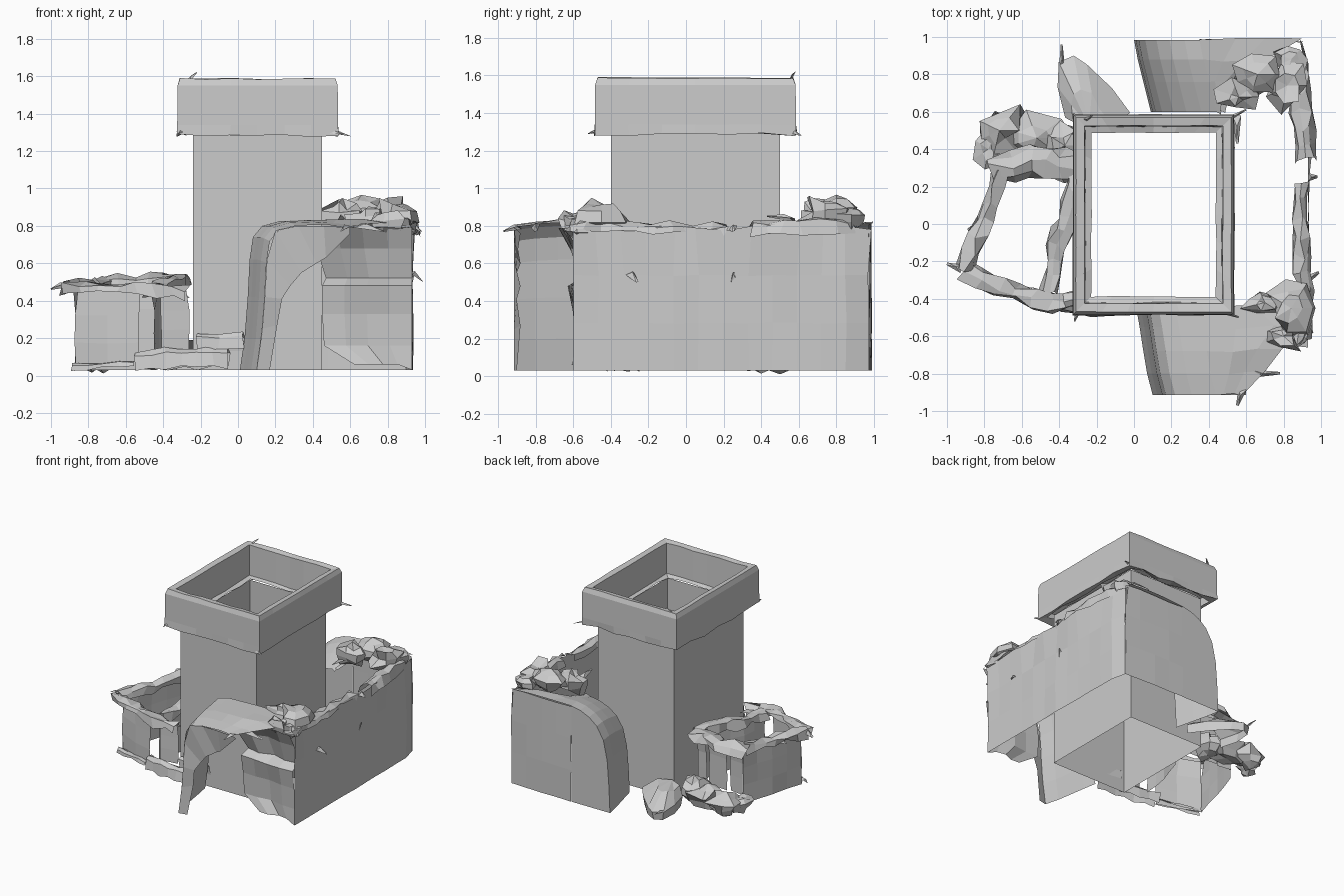
import bpy, random
from math import sin, cos, pi
from mathutils import Vector, noise

if "Cube" in bpy.data.objects:
    bpy.data.objects.remove(bpy.data.objects["Cube"])

random.seed(7)


def make(name, verts, faces):
    me = bpy.data.meshes.new(name)
    me.from_pydata([tuple(v) for v in verts], [], faces)
    me.update()
    ob = bpy.data.objects.new(name, me)
    bpy.context.collection.objects.link(ob)
    return ob


def jit(a):
    return Vector([random.uniform(-a, a) for _ in range(3)])


def loft(name, rows, closed=False):
    n = len(rows[0])
    faces = []
    for i in range(len(rows) - 1):
        for j in range(n if closed else n - 1):
            k = (j + 1) % n
            faces.append((i*n + j, i*n + k, (i+1)*n + k, (i+1)*n + j))
    return make(name, [v for r in rows for v in r], faces)


def ring(g, z, a=0.0, n=6):
    """Rectangle around the tower shaft, grown by g, at height z."""
    x0, x1, y0, y1 = -.24 - g, .45 + g, -.40 - g, .50 + g
    out = []
    cs = [(x0, y0), (x1, y0), (x1, y1), (x0, y1)]
    for i in range(4):
        p, q = Vector(cs[i]), Vector(cs[(i+1) % 4])
        for k in range(n):
            w = p.lerp(q, k/n)
            d = jit(a)
            out.append(Vector((w.x + d.x*.4, w.y + d.y*.4, z + d.z)))
    return out


def resample(pts, step):
    pts = [Vector(p) for p in pts]
    out = []
    for a, b in zip(pts, pts[1:]):
        n = max(1, round((b - a).length / step))
        out += [a.lerp(b, i/n) for i in range(n)]
    return out + [pts[-1]]


def wall(name, path, z0, z1, top=0.02, rows=3):
    """Thin upright sheet with a ragged top edge."""
    pts = resample([(x, y, 0) for x, y in path], .13)
    rs = []
    for r in range(rows + 1):
        z = z0 + (z1 - z0)*r/rows
        a = top if r == rows else .004
        rs.append([p + Vector((0, 0, z)) + jit(a) for p in pts])
    for p in rs[0]:
        p.z = z0
    return loft(name, rs)


def band(name, path, w, drop, a=.02, step=.09):
    """Crumbled capping strip: a folded, jittered ribbon along a path."""
    pts = resample(path, step)
    rows = []
    for i, p in enumerate(pts):
        d = pts[min(i+1, len(pts)-1)] - pts[max(i-1, 0)]
        s = Vector((-d.y, d.x, 0)).normalized()
        row = [p + s*u*w + Vector((0, 0, -v*drop)) + jit(a)
               for u, v in ((-1, 1), (-.8, .2), (0, 0), (.8, .2), (1, 1))]
        for v in row:
            v.z = max(v.z, .025)
        rows.append(row)
    return loft(name, rows)


def rock(name, c, s, rough=.25, seg=7):
    rows = []
    for i in range(6):
        t = pi*i/5
        rows.append([Vector((sin(t)*cos(2*pi*j/seg), sin(t)*sin(2*pi*j/seg), cos(t)))
                     for j in range(seg)])
    for r in rows:
        for k, v in enumerate(r):
            f = 1 + rough*noise.noise(v*2.3 + Vector(c)*9)*2
            r[k] = Vector([c[m] + v[m]*s[m]*f for m in range(3)])
            r[k].z = max(r[k].z, .01)
    return loft(name, rows, True)


def shard(name, p, d, w):
    p, d = Vector(p), Vector(d)
    s = Vector((-d.y, d.x, .4*d.length)).normalized()*w
    return make(name, [p - s, p + s, p + d + s*.4, p + d - s*.2, p + d*.4 + Vector((0, 0, w))],
                [(0, 3, 4), (3, 2, 4), (2, 1, 4), (1, 0, 4)])


# tower shaft, open at both ends
loft("tower_shaft", [ring(0, .03), ring(0, .5), ring(0, 1.0), ring(0, 1.31)], True)

# collar: ragged underside, outer face, thick rim and deep inner ledge
loft("tower_collar", [ring(.04, 1.30, .02), ring(.085, 1.29, .014), ring(.085, 1.34),
                      ring(.083, 1.55), ring(.07, 1.587, .004), ring(.025, 1.58, .004),
                      ring(.02, 1.33, .006), ring(-.012, 1.32, .008)], True)
for p, d in (((.50, .56, 1.30), (.10, .05, -.02)), ((.48, -.47, 1.30), (.08, -.03, -.01)),
             ((-.3, -.47, 1.30), (-.02, -.05, -.01)), ((-.27, .55, 1.57), (.05, .03, .05))):
    shard("collar_shard", p, d, .014)

# tall enclosure: right side wall turning into the back wall
wall("enclosure_right_wall", [(.93, -.60), (.935, .2), (.93, .85), (.90, .97)], .03, .79, .02)
wall("enclosure_back_wall", [(.90, .975), (.62, .985), (.35, .985)], .03, .81, .005)

# curved shells: steep left side bending over into a roof, front and back
front_profile = [(0, .03), (.025, .2), (.042, .42), (.052, .62), (.07, .74), (.12, .80),
                 (.21, .825), (.34, .83)]
back_profile = [(0, .03), (.01, .25), (.025, .45), (.06, .61), (.12, .71), (.19, .765),
                (.27, .80), (.35, .815)]


def shell(name, profile, ys, xoff, roof_x, scale):
    rows = []
    for y, o, rx, f in zip(ys, xoff, roof_x, scale):
        r = [Vector((x + o, y, .03 + (z - .03)*f)) for x, z in profile]
        e = r[-1]
        for k in (1, 2, 3):
            r.append(Vector((e.x + (rx - e.x)*k/3, y, e.z)) + jit(.015))
        rows.append(r)
    return loft(name, rows)


shell("front_shell", front_profile, [-.44, -.55, -.68, -.80, -.915], [.01, .03, .05, .07, .10],
      [.80, .92, .80, .70, .58], [1, 1, 1, .99, .97])
shell("back_shell", back_profile, [.985, .88, .76, .60], [.0, .02, .05, .09],
      [.90, .72, .52, .48], [1, .99, .95, .88])
make("back_wall_end", [(x, .985, z) for x, z in back_profile] + [(.35, .985, .03)], [range(9)])

# front face with the broken arch opening
outer = [(.10, .03), (.13, .25), (.143, .42), (.155, .62), (.2, .775), (.32, .80), (.46, .80), (.60, .79)]
inner = [(.17, .03), (.21, .27), (.235, .41), (.28, .48), (.34, .55), (.42, .60), (.47, .63), (.60, .76)]
loft("front_arch_leg", [[(x, -.915, z) for x, z in outer],
                        [(x, -.90 + .02*(i % 2), z) for i, (x, z) in enumerate(inner)]])

# crumpled recessed panel on the right of the arch
rows = []
for r, (z, y, xl) in enumerate([(.06, -.60, .62), (.16, -.59, .46), (.33, -.60, .45), (.48, -.62, .45),
                               (.52, -.55, .47), (.68, -.60, .42), (.79, -.66, .40)]):
    rows.append([Vector((xl + (.93 - xl)*k/4, y + (0 if k == 4 else random.uniform(-.02, .03)),
                         z - (.03 if r == 0 and k == 4 else 0))) for k in range(5)])
loft("front_recess_panel", rows)

# rubble along the top of the enclosure
band("right_wall_cap_front", [(.90, -.62, .82), (.92, -.35, .82), (.90, -.27, .82), (.89, .22, .81)], .045, .06)
band("right_wall_cap_back", [(.91, .34, .82), (.90, .6, .83), (.86, .9, .84)], .055, .07)
for c, s in (((.84, -.45, .85), (.12, .15, .09)), ((.70, -.42, .84), (.12, .06, .05)),
             ((.80, -.60, .81), (.10, .07, .06)), ((.88, -.58, .79), (.06, .09, .06)),
             ((.66, .80, .87), (.14, .11, .08)), ((.82, .74, .86), (.11, .12, .08)),
             ((.56, .68, .85), (.13, .08, .09)), ((.84, .88, .84), (.09, .08, .06))):
    rock("wall_rubble", c, s, .4)
for p, d in (((.58, -.88, .79), (-.03, -.09, -.02)), ((.62, -.80, .80), (.16, .0, -.03)),
             ((.93, .25, .79), (.05, .0, -.02)), ((.55, .58, .83), (.0, -.15, .02)),
             ((.92, -.3, .55), (.07, .04, -.05)), ((.93, .25, .5), (.015, .0, .05))):
    shard("wall_shard", p, d, .025)

# low annex: front walls with a doorway gap, slanted left wall, ragged back
wall("annex_front_wall", [(-.87, -.25), (-.70, -.33), (-.53, -.38)], .03, .46, .02)
wall("annex_front_pier", [(-.41, -.42), (-.26, -.40)], .14, .45, .02)
wall("annex_left_wall", [(-.87, -.25), (-.80, .02), (-.71, .28)], .03, .47, .02)
wall("annex_right_wall", [(-.45, -.38), (-.42, -.15), (-.34, .08)], .10, .47, .02)
for x0, x1 in ((-.71, -.59), (-.57, -.40), (-.385, -.30)):
    wall("annex_back_panel", [(x0, .28), (x1, .27)], .10, .48, .02)
band("annex_front_cap", [(-.92, -.25, .50), (-.72, -.34, .50), (-.45, -.42, .49), (-.27, -.40, .47)], .05, .06)
band("annex_left_cap", [(-.90, -.24, .50), (-.80, .02, .51), (-.71, .28, .52)], .05, .06)
band("annex_back_cap", [(-.76, .30, .52), (-.55, .33, .54), (-.30, .30, .54)], .08, .07, .025)
band("annex_right_cap", [(-.45, -.36, .49), (-.41, -.12, .51), (-.33, .10, .54), (-.29, .28, .54)], .05, .07, .02)
for p, d in (((-.92, -.24, .48), (-.08, .03, -.02)), ((-.82, 0, .47), (-.07, -.03, -.02))):
    shard("annex_shard", p, d, .025)

# low sill and steps at the annex front
band("annex_front_sill", [(-.55, -.38, .13), (-.3, -.44, .15), (-.05, -.46, .15)], .04, .11, .012)
band("annex_front_foot", [(-.88, -.27, .06), (-.55, -.38, .08)], .03, .03, .01)
band("front_step", [(-.22, -.42, .225), (-.1, -.43, .225), (.03, -.44, .23)], .03, .09, .008)

# rubble on the ground behind the annex
for c, s in (((-.72, .50, .11), (.13, .13, .08)), ((-.52, .46, .11), (.18, .11, .08)),
             ((-.37, .42, .12), (.10, .13, .09)), ((-.78, .40, .10), (.07, .10, .06))):
    rock("ground_rubble", c, s, .35)

# wedge shaped slab against the back of the tower
wedge = [(-.36, .58), (-.40, .72), (-.39, .86), (-.33, .89), (-.24, .84), (-.13, .72), (-.03, .59)]
loft("back_wedge_slab", [[Vector((x, y, .03)) for x, y in wedge],
                         [Vector((x, y, .10)) + jit(.015) for x, y in wedge],
                         [Vector((-.24 + (x + .24)*.6, .54 + (y - .58)*.6, .18)) + jit(.015) for x, y in wedge],
                         [Vector((-.24, .52, .19)) for _ in wedge]])
shard("wedge_spike", (-.385, .83, .09), (0, .13, .02), .018)
